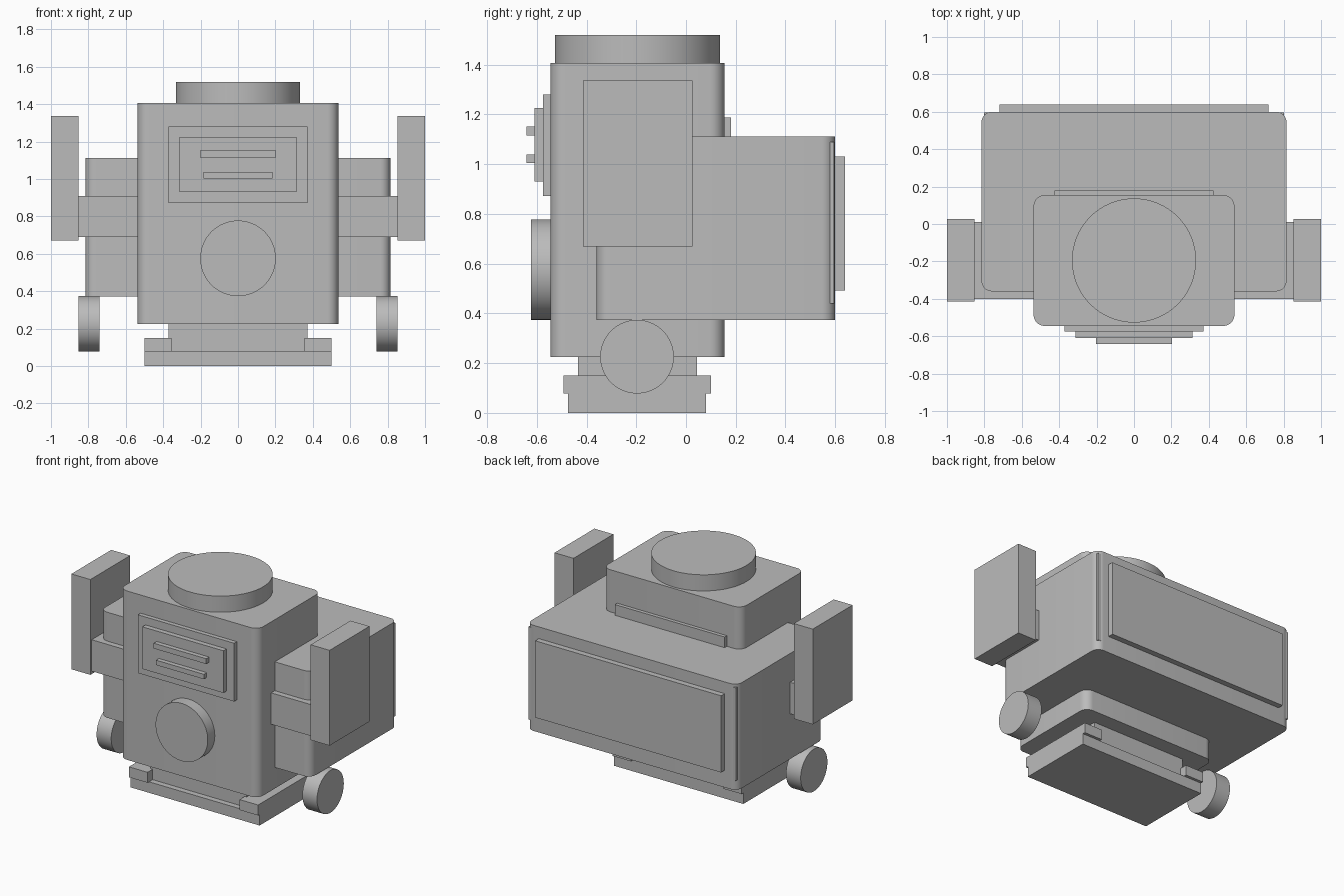
import bpy, math

if "Cube" in bpy.data.objects:
    bpy.data.objects.remove(bpy.data.objects["Cube"])

grey = bpy.data.materials.new("plain grey")
grey.diffuse_color = (0.5, 0.5, 0.5, 1)
grey.use_nodes = True
grey.node_tree.nodes["Principled BSDF"].inputs["Base Color"].default_value = grey.diffuse_color


def finish(ob, name):
    ob.name = name
    ob.data.materials.append(grey)
    return ob


def box(name, x, y, z, round_corners=0):
    """Box from (min, max) ranges, optionally with rounded upright edges."""
    bpy.ops.mesh.primitive_cube_add(size=1)
    ob = finish(bpy.context.object, name)
    for v in ob.data.vertices:
        v.co = [r[0] if c < 0 else r[1] for c, r in zip(v.co, (x, y, z))]
    if round_corners:
        weight = ob.data.attributes.new("bevel_weight_edge", "FLOAT", "EDGE")
        for e in ob.data.edges:
            a, b = (ob.data.vertices[i].co for i in e.vertices)
            weight.data[e.index].value = float(abs(a.z - b.z) > 0.01)
        bevel = ob.modifiers.new("round", "BEVEL")
        bevel.limit_method = "WEIGHT"
        bevel.width = round_corners
        bevel.segments = 8
        bpy.ops.object.shade_smooth_by_angle(angle=math.radians(30))
        # Smooth every face; the sharp angle is decided after rounding
        for e in ob.data.edges:
            a, b = (ob.data.vertices[i].co for i in e.vertices)
            e.use_edge_sharp = abs(a.z - b.z) < 0.01
    return ob


def disc(name, centre, radius, depth, rotation=(0, 0, 0)):
    bpy.ops.mesh.primitive_cylinder_add(vertices=64, radius=radius, depth=depth,
                                        location=centre, rotation=rotation)
    ob = finish(bpy.context.object, name)
    bpy.ops.object.shade_smooth_by_angle(angle=math.radians(30))
    return ob


QUARTER = math.pi / 2

# Main body and round cap
box("body", (-0.537, 0.537), (-0.545, 0.155), (0.225, 1.407), 0.06)
disc("top_cap", (0, -0.195, 1.44), 0.332, 0.16)

# Wide rear housing with its back panels
box("rear_housing", (-0.815, 0.815), (-0.36, 0.6), (0.373, 1.112), 0.055)
box("rear_inner_panel", (-0.803, 0.803), (0.5, 0.596), (0.44, 1.09))
box("rear_panel", (-0.72, 0.72), (0.58, 0.64), (0.493, 1.03))
box("upper_back_strip", (-0.425, 0.425), (0.14, 0.18), (1.0, 1.187))

# Layered front panel with two bars, and the round button
box("front_panel", (-0.372, 0.372), (-0.575, -0.53), (0.872, 1.28))
box("front_inset_panel", (-0.314, 0.314), (-0.61, -0.56), (0.93, 1.225))
box("upper_bar", (-0.203, 0.203), (-0.642, -0.6), (1.115, 1.152))
box("lower_bar", (-0.185, 0.185), (-0.642, -0.6), (1.004, 1.038))
disc("round_button", (0, -0.573, 0.576), 0.202, 0.1, (QUARTER, 0, 0))

# Foot: column and base slab
box("foot_column", (-0.372, 0.372), (-0.435, 0.045), (0.06, 0.24))
box("base_slab", (-0.5, 0.5), (-0.475, 0.08), (0, 0.077))

# Mirrored parts on both sides
for side, s in (("left", -1), ("right", 1)):
    def span(a, b):
        return tuple(sorted((s * a, s * b)))
    box(side + "_arm", span(0.5, 0.856), (-0.4, 0.012), (0.69, 0.91))
    box(side + "_side_plate", span(0.853, 1.0), (-0.415, 0.026), (0.67, 1.337))
    box(side + "_base_rail", span(0.356, 0.5), (-0.492, 0.1), (0.077, 0.15))
    disc(side + "_wheel", (s * 0.797, -0.197, 0.226), 0.148, 0.113, (0, QUARTER, 0))
